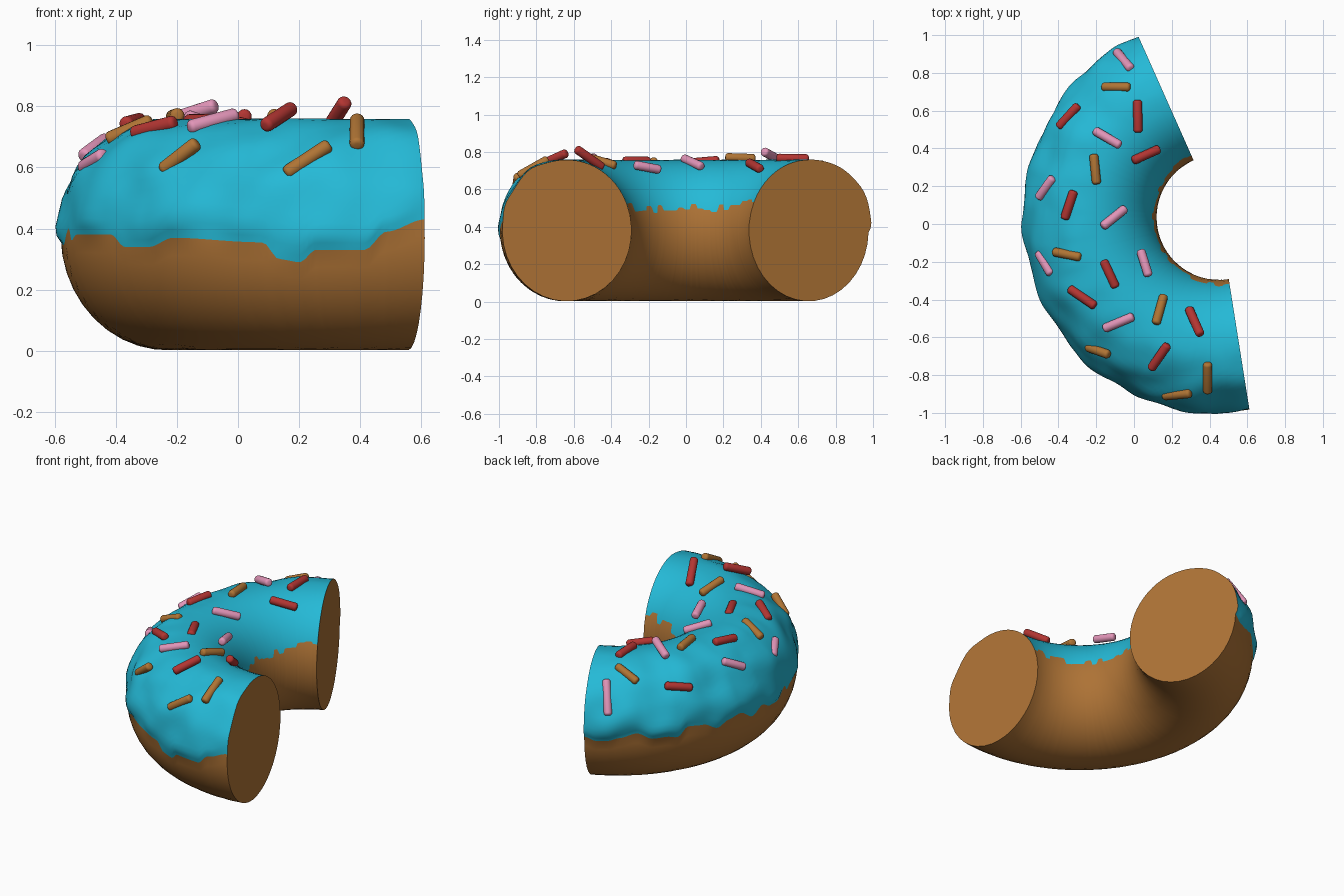
import bpy, bmesh, math, random
from mathutils import Vector, noise

if "Cube" in bpy.data.objects:
    bpy.data.objects.remove(bpy.data.objects["Cube"])

CENTRE = Vector((0.45, 0.035, 0.38))
RING, WIDE, TALL = 0.68, 0.35, 0.378
START, END = 114.0, 279.0
STEPS, ICED, PLAIN = 180, 28, 22
random.seed(4)


def material(name, colour):
    m = bpy.data.materials.new(name)
    m.use_nodes = True
    m.diffuse_color = (*colour, 1)
    m.node_tree.nodes["Principled BSDF"].inputs["Base Color"].default_value = (*colour, 1)
    return m


dough = material("dough_brown", (0.42, 0.17, 0.036))
icing = material("icing_blue", (0.018, 0.49, 0.68))
colours = {
    "pink": material("sprinkle_pink", (0.76, 0.30, 0.48)),
    "red": material("sprinkle_red", (0.45, 0.036, 0.032)),
    "caramel": material("sprinkle_caramel", (0.43, 0.175, 0.035)),
}


def finish(bm, name, mats):
    bmesh.ops.recalc_face_normals(bm, faces=bm.faces)
    mesh = bpy.data.meshes.new(name)
    bm.to_mesh(mesh)
    bm.free()
    for m in mats:
        mesh.materials.append(m)
    obj = bpy.data.objects.new(name, mesh)
    bpy.context.collection.objects.link(obj)
    bpy.ops.object.select_all(action="DESELECT")
    obj.select_set(True)
    bpy.context.view_layer.objects.active = obj
    bpy.ops.object.shade_smooth_by_angle(angle=math.radians(40))


def sample(profile, t):
    # Eased interpolation gives rounded drips
    for (a, za), (b, zb) in zip(profile, profile[1:]):
        if t <= b:
            f = (t - a) / (b - a)
            return za + (zb - za) * f * f * (3 - 2 * f)
    return profile[-1][1]


# Lower edge of the icing on the outside, as angle and height
outer_edge = [(START, 0.37)]
while outer_edge[-1][0] < 188:
    outer_edge.append((outer_edge[-1][0] + random.uniform(3, 6), random.uniform(0.34, 0.41)))
outer_edge += [(195, 0.36), (198, 0.38), (213, 0.38), (217, 0.34), (224, 0.34), (230, 0.37),
               (249, 0.355), (252, 0.30), (256, 0.29), (259, 0.33), (268, 0.33), (272, 0.39), (END, 0.43)]

# Squarer drips around the hole, higher towards the cut ends
inner_edge, angle = [], START
while angle < END:
    away = abs(angle - (START + END) / 2) / (END - START)
    height = random.uniform(0.47, 0.52) + 0.14 * away ** 2
    width = random.uniform(3, 6)
    inner_edge += [(angle, height), (angle + width, height)]
    angle += width + 2


def bulge(t, phi, lip):
    # Uneven thickness of the icing on its outer side, fuller at the far end
    side = max(0.0, math.cos(phi)) ** 0.7
    far = max(0.0, 1 - (t - START) / 40)
    p = Vector((t * 0.09, phi * 2.5, 3.0))
    return lip * side * (0.010 + 0.014 * far + 0.026 * noise.noise(p))


def ring_section(t):
    lo = math.asin((sample(outer_edge, t) - CENTRE.z) / TALL)
    hi = math.pi - math.asin((sample(inner_edge, t) - CENTRE.z) / TALL)
    points = []
    for j in range(ICED + PLAIN):
        if j < ICED:
            phi = lo + (hi - lo) * (j / ICED) ** 1.15
            grow = bulge(t, phi, min(1.0, j / 1.5))
        else:
            phi = hi + (lo + math.tau - hi) * (j - ICED) / PLAIN
            grow = 0.0
        r = RING + (WIDE + grow) * math.cos(phi)
        a = math.radians(t)
        points.append(CENTRE + Vector((r * math.cos(a), r * math.sin(a), (TALL + grow) * math.sin(phi))))
    return points


# Half ring of dough with its icing and flat cut ends
bm = bmesh.new()
rings = [[bm.verts.new(p) for p in ring_section(START + (END - START) * i / STEPS)]
         for i in range(STEPS + 1)]
count = ICED + PLAIN
for a, b in zip(rings, rings[1:]):
    for j in range(count):
        k = (j + 1) % count
        face = bm.faces.new((a[j], a[k], b[k], b[j]))
        face.material_index = 1 if j < ICED else 0
for end in (rings[0], rings[-1]):
    bm.faces.new(end)
finish(bm, "iced_half_ring", [dough, icing])


def on_icing(x, y):
    # Point on the icing at x, y, raised a little along the surface normal
    flat = Vector((x - CENTRE.x, y - CENTRE.y, 0))
    c = max(-0.97, min(0.97, (flat.length - RING) / (WIDE + 0.01)))
    s = math.sqrt(1 - c * c)
    normal = flat.normalized() * c + Vector((0, 0, s))
    return Vector((x, y, CENTRE.z + TALL * s)) + normal * 0.012


def sprinkle(name, mat, x, y, degrees, length, lift=0.0, tilt=0.0):
    heading = Vector((math.cos(math.radians(degrees)), math.sin(math.radians(degrees))))
    half = heading * (length / 2 - 0.015)
    a = on_icing(x - half.x, y - half.y) + Vector((0, 0, lift - tilt))
    b = on_icing(x + half.x, y + half.y) + Vector((0, 0, lift + tilt))
    bm = bmesh.new()
    bmesh.ops.create_cone(bm, cap_ends=True, segments=16, radius1=0.024, radius2=0.024,
                          depth=(b - a).length + 0.03)
    rims = [e for e in bm.edges if abs(e.verts[0].co.z - e.verts[1].co.z) < 0.001]
    bmesh.ops.bevel(bm, geom=rims, offset=0.015, segments=4, profile=0.5, affect="EDGES")
    turn = (b - a).to_track_quat("Z", "Y").to_matrix()
    bmesh.ops.rotate(bm, verts=bm.verts, matrix=turn)
    bmesh.ops.translate(bm, verts=bm.verts, vec=(a + b) / 2)
    finish(bm, name, [mat])


# Sprinkles: x, y, heading, length seen from above, then lift and tilt where needed
layout = {
    "pink": [(-0.05, 0.86, -50, 0.13), (-0.14, 0.455, -30, 0.16, 0.02, 0.01),
             (-0.46, 0.19, 55, 0.14), (-0.11, 0.035, 40, 0.16),
             (-0.465, -0.205, -60, 0.14, -0.02), (0.05, -0.21, -72, 0.15, 0.02),
             (-0.08, -0.52, 22, 0.17)],
    "red": [(-0.34, 0.565, 48, 0.16), (0.02, 0.57, 90, 0.17), (0.06, 0.37, 25, 0.16),
            (-0.34, 0.10, 72, 0.16), (-0.13, -0.265, -65, 0.16, -0.018),
            (-0.27, -0.385, -35, 0.17), (0.32, -0.52, -65, 0.16, 0.02, 0.025),
            (0.135, -0.70, 55, 0.16, 0.025)],
    "caramel": [(-0.09, 0.72, 0, 0.15), (-0.205, 0.29, 95, 0.16), (-0.35, -0.16, -12, 0.15, -0.01),
                (0.135, -0.455, 75, 0.16), (-0.185, -0.665, -20, 0.13, -0.005, 0.015),
                (0.39, -0.81, 90, 0.16), (0.23, -0.895, 5, 0.15, 0.0, 0.015)],
}
for colour, spots in layout.items():
    for i, spot in enumerate(spots, 1):
        sprinkle(f"{colour}_sprinkle_{i}", colours[colour], *spot)
